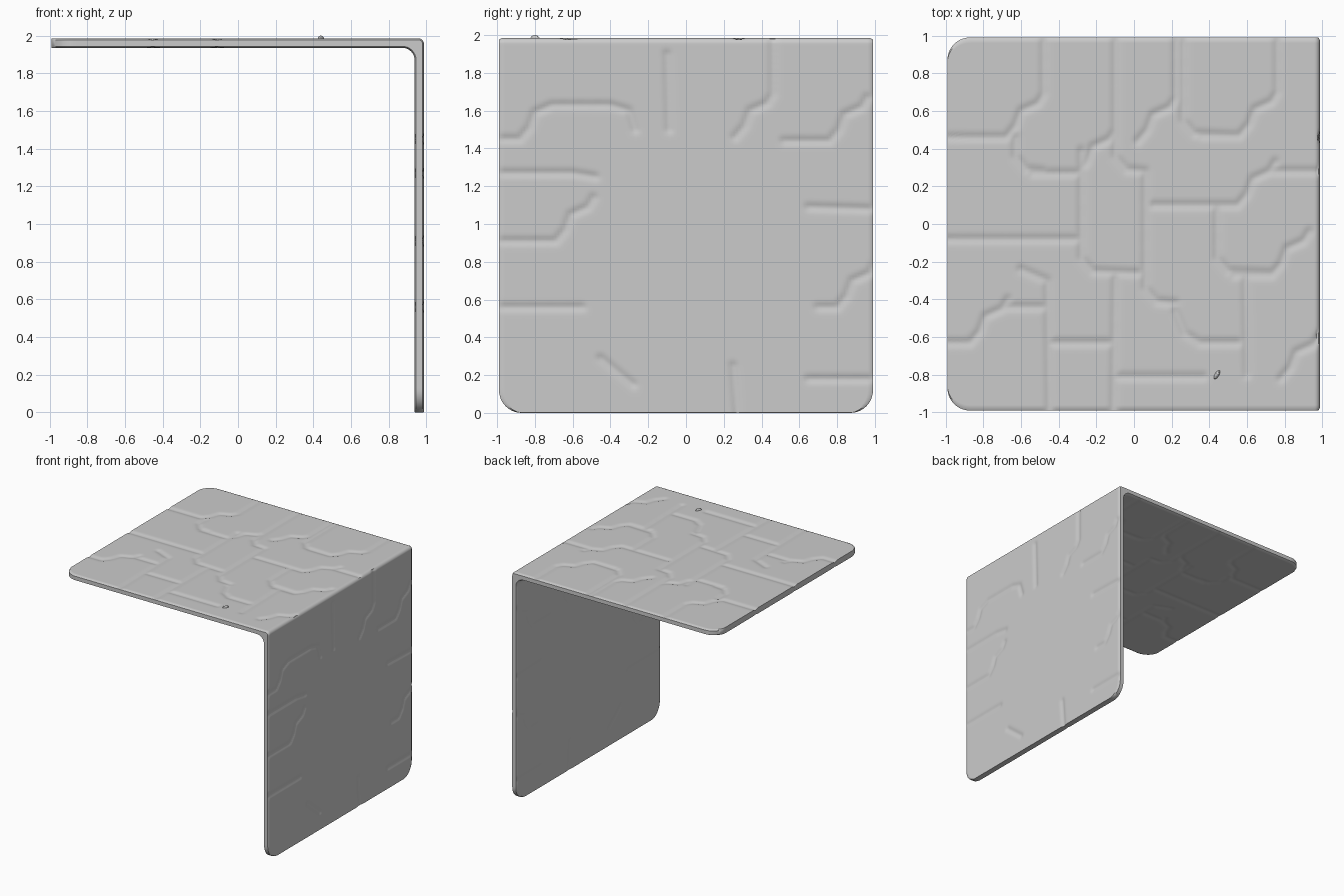
import bpy, bmesh, math
from mathutils import Vector
from mathutils.kdtree import KDTree

if "Cube" in bpy.data.objects:
    bpy.data.objects.remove(bpy.data.objects["Cube"])

W, R = 0.99, 0.12            # half width, free-corner radius
TOP, INTOP = 1.985, 1.935    # outer / inner skin of the top panel
SIDE, INSIDE = 0.987, 0.937  # outer / inner skin of the upright panel
N, NV, ARC, BEND = 140, 132, 10, 8

# Repeating seam shapes
def step(x, y, left=0.3, up=0.3):
    return [(x - left, y), (x, y), (x + .05, y + .06), (x + .08, y + .14),
            (x + .17, y + .18), (x + .2, y + .23), (x + .2, y + .23 + up)]

def cup(x, y, up=0.25, right=0.2):
    return [(x, y + up), (x, y + .08), (x + .06, y + .01), (x + right, y)]

top_seams = [step(-.68, .46, .31, .32), step(-.3, .27, .24, .5), step(.56, .47, .2, .3),
             step(-.87, -.63, .13, 0), step(.55, .1, .45, 0), step(.02, .44, 0, .35),
             step(.73, -.27, .2, 0), step(.78, -.82, 0, 0),
             cup(-.63, .28, .18, .15), cup(-.28, -.26, .65, .3), cup(-.1, .28, .7, .16),
             cup(.26, .47, .5, .25), cup(.44, -.26, .35, .28), cup(.06, -.42, .7, .16),
             [(.22, -.46), (.27, -.58), (.35, -.63), (.55, -.63)],
             [(-1, -.08), (-.3, -.08)], [(-.46, -.3), (-.45, -.98)],
             [(-.6, -.24), (-.46, -.3)], [(-.67, -.44), (-.47, -.44)],
             [(-.45, -.63), (-.12, -.63)], [(-.11, -.98), (-.1, -.28)],
             [(.59, -.27), (.6, -.8)], [(-.1, -.81), (.37, -.81)], [(.74, .28), (.98, .28)]]
side_seams = [step(-.88, 1.45, .1, 0)[:5] + [(-.4, 1.63), (-.3, 1.6), (-.27, 1.5)],
              step(.26, 1.46, 0, .3), step(.76, 1.44, .24, 0), step(-.69, .91, .3, 0),
              step(.8, .56, .1, 0), [(-.98, 1.27), (-.6, 1.27), (-.48, 1.25)],
              [(-.98, .56), (-.55, .56)], [(.65, .18), (.98, .18)], [(.27, 0), (.25, .25)],
              [(.65, 1.09), (.98, 1.08)], [(-.45, .29), (-.28, .15)], [(-.09, 1.5), (-.1, 1.9)]]

# Seams become a point cloud for quick distance look-ups
def seam_tree(seams):
    pts = []
    for s in seams:
        for a, b in zip(s, s[1:]):
            a, b = Vector((*a, 0)), Vector((*b, 0))
            n = max(1, int((b - a).length / .008))
            pts += [a.lerp(b, i / n) for i in range(n + 1)]
    tree = KDTree(len(pts))
    for i, p in enumerate(pts):
        tree.insert(p, i)
    tree.balance()
    return tree

top_tree, side_tree = seam_tree(top_seams), seam_tree(side_seams)

# Columns along the L profile: outer point, inner point, normal, half width
def leg(length_fn):
    out = []
    for i in range(ARC):
        a = math.pi / 2 * i / ARC
        out.append((R * (1 - math.cos(a)), W - R + R * math.sin(a)))
    return out + [(R + (length_fn - R) * i / N, W) for i in range(N + 1)]

columns = []
ro, ri = 0.03, 0.065
Lt, Li = W + SIDE - ro, W + INSIDE - ri
for s, w in leg(Lt):
    columns.append(((-W + s, TOP), (-W + s * (1 if s <= R else (R + (s - R) * (Li - R) / (Lt - R)) / s), INTOP), (0, 1), w))
for i in range(1, BEND):
    a = math.pi / 2 * (1 - i / BEND)
    c, s = math.cos(a), math.sin(a)
    columns.append(((SIDE - ro + ro * c, TOP - ro + ro * s),
                    (INSIDE - ri + ri * c, INTOP - ri + ri * s), (c, s), W))
Ht, Hi = TOP - ro, INTOP - ri
for s, w in reversed(leg(Ht)):
    si = s if s <= R else R + (s - R) * (Hi - R) / (Ht - R)
    columns.append(((SIDE, s), (INSIDE, si), (1, 0), w))

def groove(p, y, upright):
    d = (side_tree.find((y, p[1], 0)) if upright else top_tree.find((p[0], y, 0)))[2]
    return .009 * math.exp(-(d / .02) ** 2)

# Bent panel with carved seams on both skins
bm = bmesh.new()
outer, inner = [], []
for ci, (po, pi, n, w) in enumerate(columns):
    ro_, ri_ = [], []
    upright = n[0] > .7
    for j in range(NV + 1):
        y = w * (2 * j / NV - 1)
        rim = .008 if ci in (0, len(columns) - 1) or j in (0, NV) else 0
        do = max(rim, groove(po, y, upright))
        di = max(rim, .5 * groove(pi, y, upright))
        ro_.append(bm.verts.new((po[0] - n[0] * do, y, po[1] - n[1] * do)))
        ri_.append(bm.verts.new((pi[0] + n[0] * di, y, pi[1] + n[1] * di)))
    outer.append(ro_)
    inner.append(ri_)
last = len(columns) - 1
for i in range(last):
    for j in range(NV):
        for g in (outer, inner):
            bm.faces.new((g[i][j], g[i + 1][j], g[i + 1][j + 1], g[i][j + 1]))
    for j in (0, NV):
        bm.faces.new((outer[i][j], outer[i + 1][j], inner[i + 1][j], inner[i][j]))
for i in (0, last):
    for j in range(NV):
        bm.faces.new((outer[i][j], outer[i][j + 1], inner[i][j + 1], inner[i][j]))
bmesh.ops.recalc_face_normals(bm, faces=bm.faces)
mesh = bpy.data.meshes.new("bent_panel")
bm.to_mesh(mesh)
bm.free()
panel = bpy.data.objects.new("bent_panel", mesh)
bpy.context.collection.objects.link(panel)
bpy.context.view_layer.objects.active = panel
panel.select_set(True)
bpy.ops.object.shade_smooth_by_angle(angle=math.radians(40))

# Small raised chip on the top
bpy.ops.mesh.primitive_ico_sphere_add(subdivisions=2, radius=1, location=(.44, -.8, 1.982),
                                      rotation=(0, 0, math.radians(60)))
chip = bpy.context.object
chip.name = "surface_chip"
chip.scale = (.028, .012, .018)
